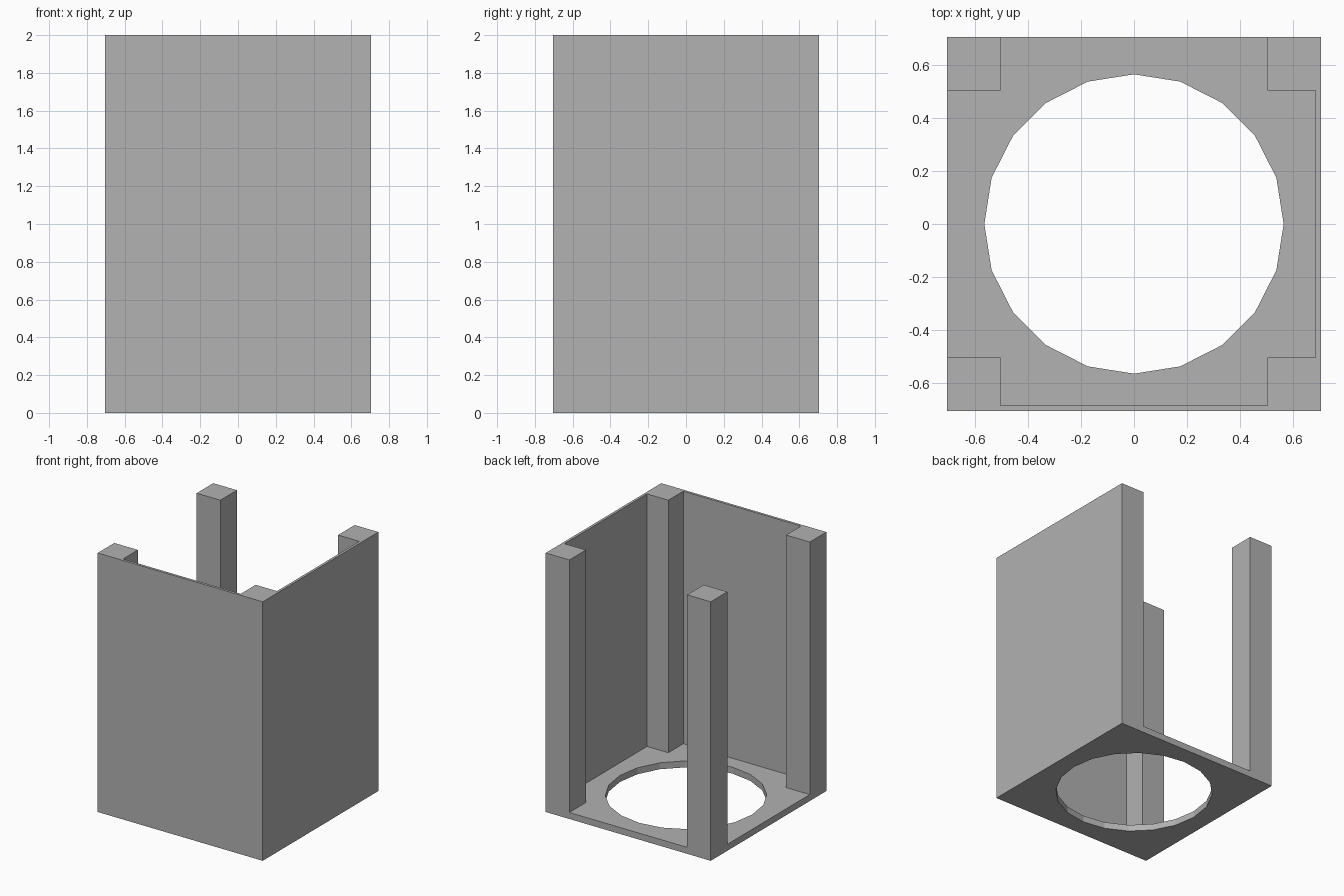
import bpy

cube = bpy.data.objects.get("Cube")
if cube:
    bpy.data.objects.remove(cube, do_unlink=True)

HALF = 0.705      # half width of the square footprint
HEIGHT = 2.0
BASE = 0.05       # base plate thickness
POST = 0.202      # corner post width
WALL = 0.02       # panel thickness
HOLE = 0.565      # opening radius

grey = bpy.data.materials.new("plain grey")
grey.use_nodes = True
colour = (0.445, 0.445, 0.445, 1)
grey.diffuse_color = colour
grey.node_tree.nodes["Principled BSDF"].inputs["Base Color"].default_value = colour


def box(name, low, high):
    """Axis-aligned box between two opposite corners."""
    centre = [(a + b) / 2 for a, b in zip(low, high)]
    bpy.ops.mesh.primitive_cube_add(size=1, location=centre)
    obj = bpy.context.object
    obj.name = name
    obj.scale = [b - a for a, b in zip(low, high)]
    bpy.ops.object.transform_apply(location=False, rotation=False, scale=True)
    obj.data.materials.append(grey)
    return obj


# Base plate with a round, 20-sided opening
base = box("base_plate", (-HALF, -HALF, 0), (HALF, HALF, BASE))
bpy.ops.mesh.primitive_cylinder_add(vertices=20, radius=HOLE, depth=1)
cutter = bpy.context.object
cutter.name = "opening_cutter"
cutter.hide_render = True
cutter.data.materials.append(grey)
cut = base.modifiers.new("opening", "BOOLEAN")
cut.operation = "DIFFERENCE"
cut.solver = "EXACT"
cut.object = cutter
bpy.context.view_layer.objects.active = base
bpy.ops.object.modifier_apply(modifier=cut.name)
bpy.data.objects.remove(cutter, do_unlink=True)

# Four corner posts
inner = HALF - POST
for side, sx in (("left", 1), ("right", -1)):
    for end, sy in (("front", -1), ("back", 1)):
        xs = sorted((sx * inner, sx * HALF))
        ys = sorted((sy * inner, sy * HALF))
        box(f"{end}_{side}_post", (xs[0], ys[0], BASE), (xs[1], ys[1], HEIGHT))

# Thin panels closing two neighbouring sides
box("front_panel", (-inner, -HALF, BASE), (inner, WALL - HALF, HEIGHT))
box("left_panel", (HALF - WALL, -inner, BASE), (HALF, inner, HEIGHT))
